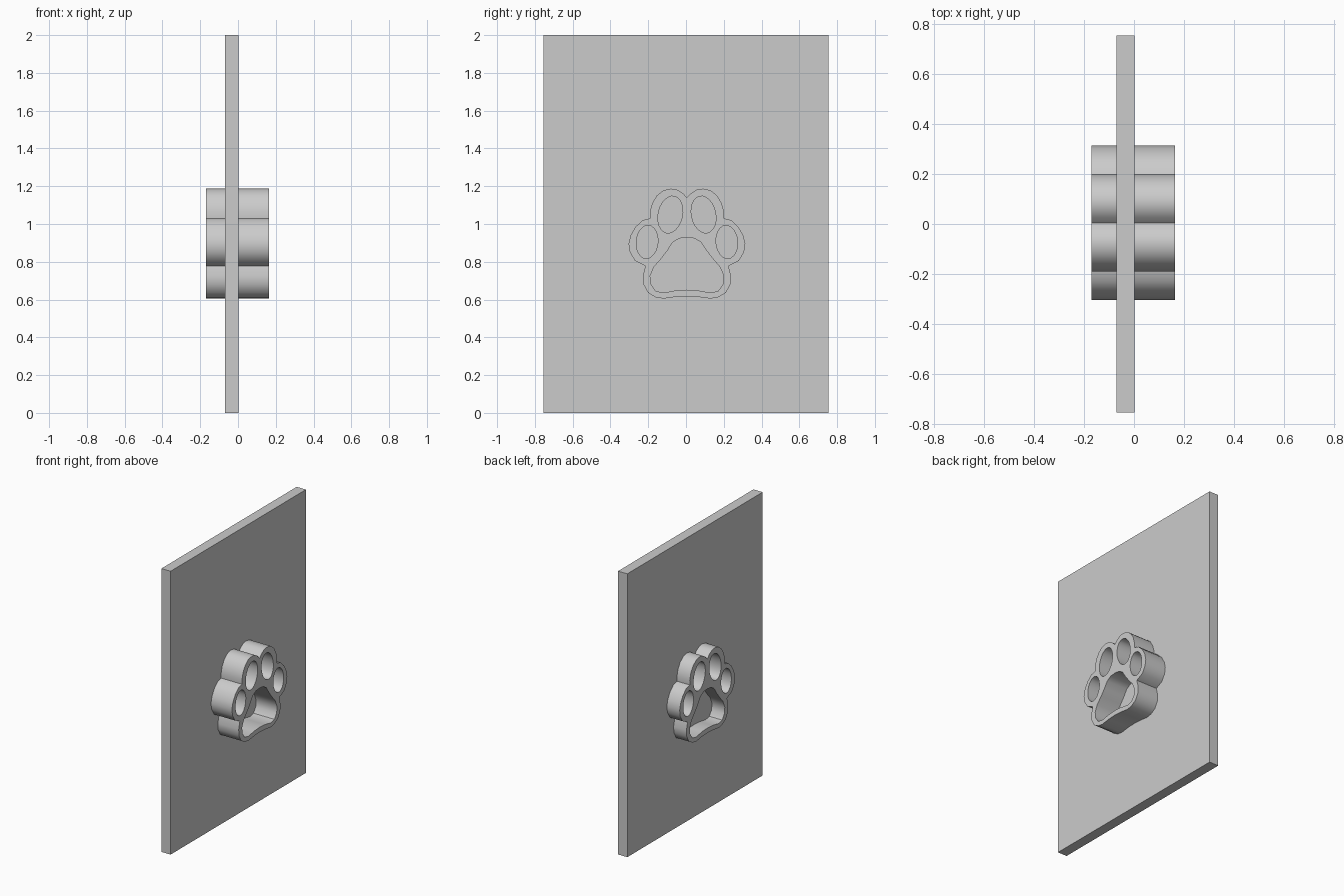
import bpy, bmesh, math

if "Cube" in bpy.data.objects:
    bpy.data.objects.remove(bpy.data.objects["Cube"])

MID = 0.005                      # symmetry line of the paw (y)
X_BACK, X_FRONT = -0.17, 0.165   # depth of the paw tunnel

# half profiles as (sideways, height), mirrored to the other side
OUTLINE = [(0, 1.14), (.022, 1.163), (.05, 1.181), (.085, 1.187), (.125, 1.178),
           (.16, 1.15), (.184, 1.11), (.196, 1.065), (.195, 1.03), (.235, 1.02),
           (.272, .985), (.298, .94), (.309, .895), (.302, .85), (.275, .805),
           (.22, .778), (.233, .725), (.23, .68), (.205, .635), (.165, .612),
           (.125, .605), (.06, .614), (0, .617)]
PAD = [(0, .928), (.04, .924), (.075, .903), (.103, .86), (.135, .818),
       (.175, .772), (.195, .725), (.19, .68), (.165, .645), (.125, .636),
       (.06, .648), (0, .652)]


def mirrored(half):
    return half + [(-y, z) for y, z in reversed(half[1:-1])]


def toe(cy, cz, ry, rz, tilt, n=24):
    t = math.radians(tilt)
    pts = []
    for i in range(n):
        a = 2 * math.pi * i / n
        u, v = ry * math.cos(a), rz * math.sin(a)
        pts.append((cy + u * math.cos(t) - v * math.sin(t),
                    cz + u * math.sin(t) + v * math.cos(t)))
    return pts


loops = [mirrored(OUTLINE), mirrored(PAD)]
for s in (-1, 1):
    loops.append(toe(s * .088, 1.05, .064, .099, s * 12))
    loops.append(toe(s * .211, .905, .057, .088, s * 5))

# paw-shaped frame: filled 2D curve with holes, extruded along x
curve = bpy.data.curves.new("paw_frame", 'CURVE')
curve.dimensions = '2D'
curve.fill_mode = 'BOTH'
curve.extrude = (X_FRONT - X_BACK) / 2
for pts in loops:
    sp = curve.splines.new('POLY')
    sp.points.add(len(pts) - 1)
    for p, (y, z) in zip(sp.points, pts):
        p.co = (y, z, 0, 1)
    sp.use_cyclic_u = True
paw = bpy.data.objects.new("paw_frame", curve)
bpy.context.collection.objects.link(paw)
paw.location = ((X_FRONT + X_BACK) / 2, MID, 0)
paw.rotation_euler = (math.pi / 2, 0, math.pi / 2)
bpy.context.view_layer.objects.active = paw
paw.select_set(True)
bpy.ops.object.convert(target='MESH')
paw = bpy.context.object
bm = bmesh.new()
bm.from_mesh(paw.data)
bmesh.ops.remove_doubles(bm, verts=bm.verts, dist=1e-4)
bmesh.ops.recalc_face_normals(bm, faces=bm.faces)
bm.to_mesh(paw.data)
bm.free()

# thin upright panel
bpy.ops.mesh.primitive_cube_add(size=1, location=(-.034, 0, 1))
panel = bpy.context.object
panel.name = "panel"
panel.scale = (.072, 1.51, 2)
bpy.ops.object.transform_apply(location=True, rotation=False, scale=True)

# join the frame and panel into one solid
mod = panel.modifiers.new("join", 'BOOLEAN')
mod.operation = 'UNION'
mod.solver = 'EXACT'
mod.object = paw
bpy.ops.object.modifier_apply(modifier=mod.name)
bpy.data.objects.remove(paw)
bpy.ops.object.shade_smooth_by_angle(angle=math.radians(35))
